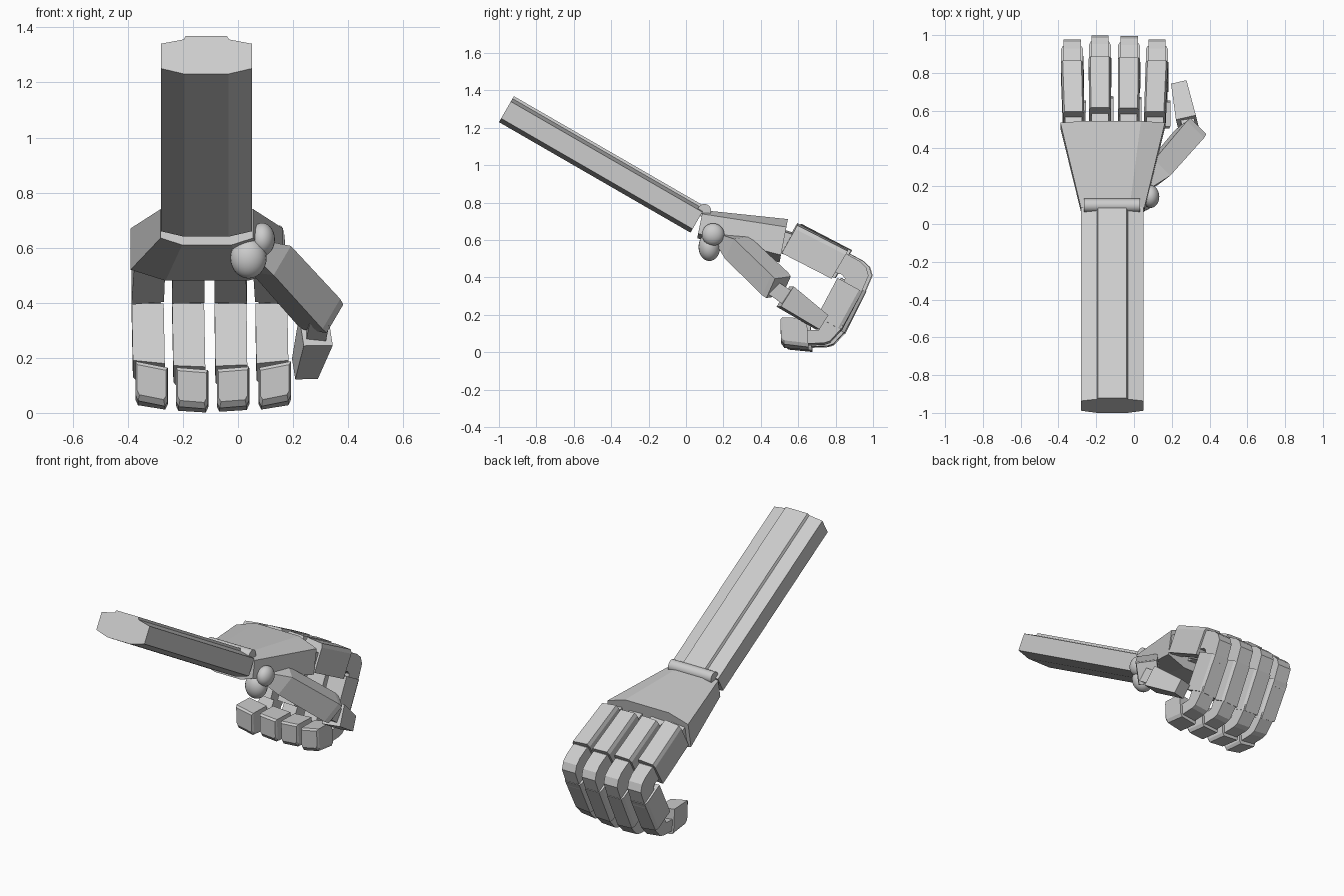
import bpy, bmesh, math
from mathutils import Vector

if "Cube" in bpy.data.objects:
    bpy.data.objects.remove(bpy.data.objects["Cube"])

grey = bpy.data.materials.new("light grey")
grey.diffuse_color = (0.604, 0.604, 0.604, 1)
grey.use_nodes = True
grey.node_tree.nodes["Principled BSDF"].inputs["Base Color"].default_value = grey.diffuse_color


def loft(name, rings):
    """Skin a closed solid through rings of equal point count."""
    bm = bmesh.new()
    vs = [[bm.verts.new(p) for p in r] for r in rings]
    n = len(vs[0])
    for a, b in zip(vs, vs[1:]):
        for i in range(n):
            j = (i + 1) % n
            bm.faces.new((a[i], a[j], b[j], b[i]))
    bm.faces.new(vs[0])
    bm.faces.new(vs[-1])
    bmesh.ops.recalc_face_normals(bm, faces=bm.faces)
    me = bpy.data.meshes.new(name)
    bm.to_mesh(me)
    bm.free()
    me.materials.append(grey)
    ob = bpy.data.objects.new(name, me)
    bpy.context.collection.objects.link(ob)
    return ob


def prism(name, profile, xa, xb, k=0.0):
    """Extrude a (y, z) profile sideways, with optional sideways slope k."""
    h = (xb - xa) / 2
    return loft(name, [[(xa, y, z - k * h) for y, z in profile],
                       [(xb, y, z + k * h) for y, z in profile]])


def phalanx(name, ends, ks):
    """Box with chamfered outer edges; ends = (x centre, half width, outer yz, inner yz)."""
    rings = []
    for (xc, w, out, inn), k in zip(ends, ks):
        o, i = Vector(out), Vector(inn)
        c = o.lerp(i, 0.13)
        row = [(-w, i), (w, i), (w, c), (w * 0.84, o), (-w * 0.84, o), (-w, c)]
        rings.append([(xc + dx, p.x, p.y + k * dx) for dx, p in row])
    return loft(name, rings)


def smooth(ob):
    ob.data.materials.append(grey)
    bpy.ops.object.shade_smooth_by_angle(angle=math.radians(35))


# Forearm: flattened octagon with a raised strip, tilted 30 degrees
half = [(0.08, -0.08), (0.165, -0.057), (0.165, 0.047), (0.082, 0.065), (0.075, 0.08)]
section = half + [(-x, h) for x, h in reversed(half)]
loft("forearm", [[(-0.115 + x, y + 0.5 * h, z + 0.866 * h) for x, h in section]
                 for y, z in ((-0.96, 1.30), (0.064, 0.709))])

# Wrist hinge pin
bpy.ops.mesh.primitive_cylinder_add(vertices=20, radius=0.036, depth=0.295,
                                    location=(-0.117, 0.098, 0.757), rotation=(0, math.pi / 2, 0))
bpy.context.object.name = "wrist_hinge"
smooth(bpy.context.object)

# Palm: octagonal loft widening towards the knuckles
def palm_ring(xc, w, wi, y_top, y_bot, zs):
    b, sb, st, t = zs
    pts = [(-wi, b), (wi, b), (w, sb), (w, st), (wi, t), (-wi, t), (-w, st), (-w, sb)]
    return [(xc + x, y_bot + (y_top - y_bot) * (z - b) / (t - b), z) for x, z in pts]

loft("palm", [palm_ring(-0.113, 0.168, 0.09, 0.09, 0.06, (0.61, 0.635, 0.74, 0.76)),
              palm_ring(-0.113, 0.277, 0.15, 0.545, 0.50, (0.48, 0.52, 0.67, 0.712))])

# Four curled fingers: x at base, middle and tip, forward shift, sideways slope
fingers = [(-0.320, -0.328, -0.314, 0.0, -0.20),
           (-0.180, -0.181, -0.167, 0.022, -0.08),
           (-0.029, -0.027, -0.018, 0.018, 0.08),
           (0.110, 0.121, 0.134, 0.0, 0.20)]
knuckle = [(0.78, 0.51), (0.86, 0.525), (0.93, 0.487), (0.963, 0.455), (0.976, 0.41),
           (0.925, 0.29), (0.83, 0.33), (0.85, 0.395), (0.835, 0.415), (0.77, 0.435)]
tip_joint = [(0.84, 0.15), (0.825, 0.115), (0.77, 0.055), (0.74, 0.045), (0.62, 0.04),
             (0.62, 0.11), (0.71, 0.115), (0.74, 0.17)]
for n, (xb, xm, xt, dy, k) in enumerate(fingers, 1):
    dz = -0.7 * dy
    def at(y, z, lift=0.0):
        return (y + dy, z + lift)
    prism(f"finger_{n}_base_joint", [(0.48, 0.54), (0.50, 0.66), (0.64, 0.61), (0.60, 0.51)],
          xb - 0.045, xb + 0.045, -0.6 * k)
    phalanx(f"finger_{n}_proximal",
            [(xb, 0.057, at(0.595, 0.685), at(0.512, 0.537)),
             (xm, 0.059, at(0.865, 0.545), at(0.778, 0.398))], (-0.6 * k, -0.4 * k))
    prism(f"finger_{n}_knuckle", [at(y, z) for y, z in knuckle], xm - 0.045, xm + 0.047)
    phalanx(f"finger_{n}_middle",
            [(xm, 0.058, at(0.943, 0.325), at(0.81, 0.398)),
             (xm + 0.3 * (xt - xm), 0.058, at(0.83, 0.115, dz), at(0.70, 0.185, dz))], (0, 0.5 * k))
    prism(f"finger_{n}_tip_joint", [at(y, z, dz) for y, z in tip_joint],
          xt - 0.048, xt + 0.044, 0.6 * k)
    phalanx(f"finger_{n}_tip",
            [(xt, 0.059, at(0.655, 0.02, dz), at(0.645, 0.172, dz)),
             (xt, 0.058, at(0.525, 0.034, dz), at(0.515, 0.176, dz)),
             (xt, 0.052, at(0.508, 0.057, dz), at(0.505, 0.165, dz))], (0.8 * k, k, k))

# Thumb ball joint: two overlapping rounded masses
for name, loc, size in (("thumb_ball", (0.038, 0.125, 0.563), (0.066, 0.058, 0.075)),
                        ("thumb_socket", (0.088, 0.145, 0.63), (0.046, 0.06, 0.06))):
    bpy.ops.mesh.primitive_uv_sphere_add(segments=24, ring_count=14, radius=1, location=loc)
    ob = bpy.context.object
    ob.name, ob.scale = name, size
    smooth(ob)


def beam(name, direction, up, sections):
    """Tapered box along a direction; sections = (centre, half u, half v)."""
    d = Vector(direction).normalized()
    u = (Vector(up) - d * d.dot(Vector(up))).normalized()
    v = d.cross(u)
    return loft(name, [[Vector(c) + u * a * hu + v * b * hv
                        for a, b in ((-1, -1), (1, -1), (1, 1), (-1, 1))]
                       for c, hu, hv in sections])


# Thumb: thick lower segment, narrow joint, tapered tip
d = Vector((0.53, 0.61, -0.585)).normalized()
end = Vector((0.31, 0.495, 0.348))
low = Vector((-0.48, -0.30, -0.82)).normalized()
side = (-0.68, 0.72, 0.08)
beam("thumb_lower", d, side, [(end - d * 0.47 + low * 0.025, 0.032, 0.035),
                              (end - d * 0.36, 0.06, 0.066),
                              (end - d * 0.03, 0.064, 0.068), (end, 0.060, 0.064)])
td = Vector((-0.18, 0.82, -0.55))
beam("thumb_joint", td, (1, 0, 0), [((0.295, 0.45, 0.355), 0.036, 0.042),
                                    ((0.28, 0.56, 0.28), 0.036, 0.042)])
beam("thumb_tip", td, (1, 0.25, 0), [((0.283, 0.53, 0.298), 0.054, 0.064),
                                     ((0.243, 0.728, 0.16), 0.042, 0.045)])
